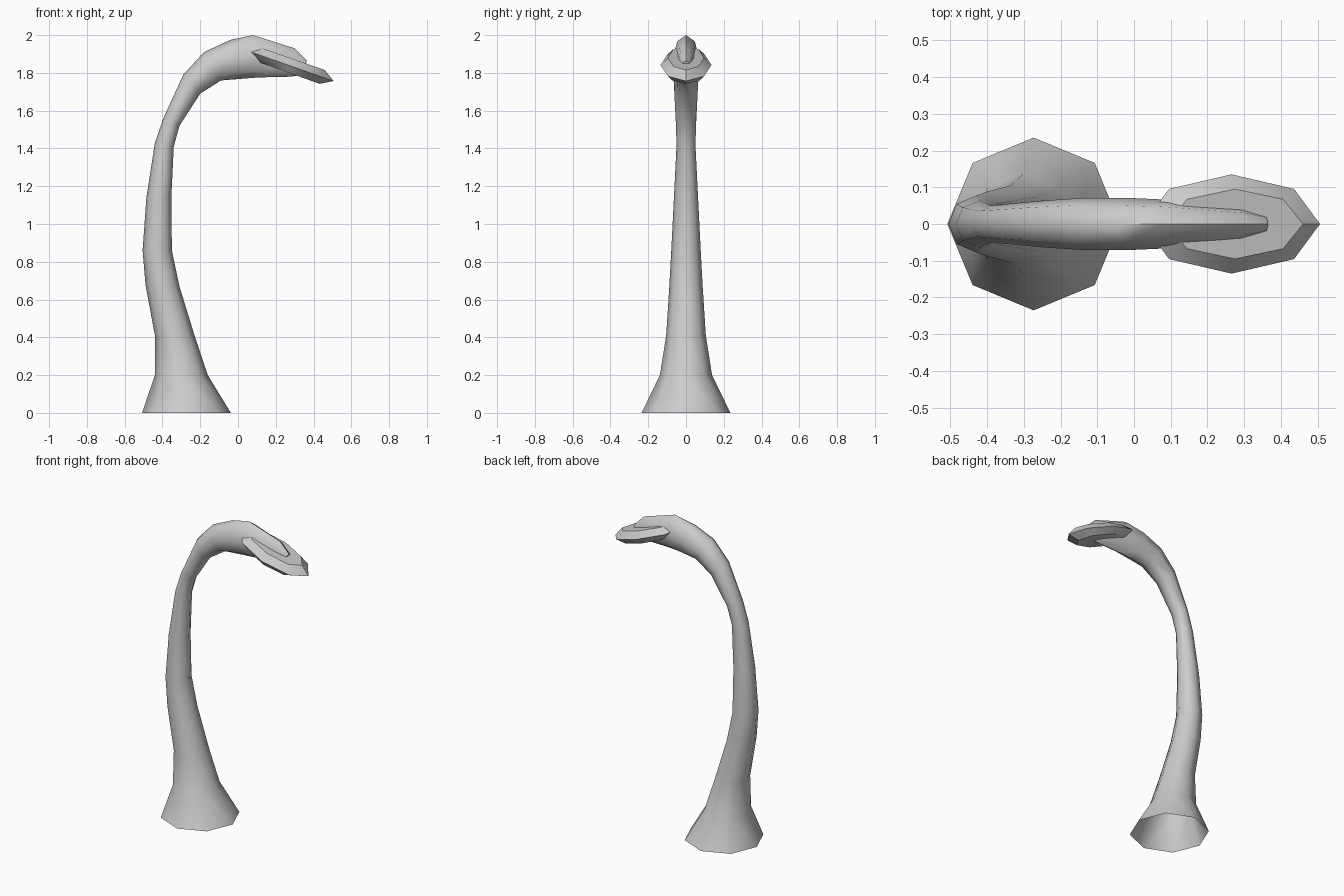
import bpy, bmesh, math
from mathutils import Vector

if "Cube" in bpy.data.objects:
    bpy.data.objects.remove(bpy.data.objects["Cube"])

SIDES = 8


def ring(bm, outer, inner, half_y):
    """Octagonal ring spanning two x-z points, with a half width in y."""
    a = Vector((outer[0], 0, outer[1]))
    b = Vector((inner[0], 0, inner[1]))
    mid, half = (a + b) / 2, (a - b) / 2
    verts = []
    for i in range(SIDES):
        t = math.tau * i / SIDES
        verts.append(bm.verts.new(mid + half * math.cos(t) + Vector((0, half_y * math.sin(t), 0))))
    return verts


def loft(name, sections, cap_start, cap_end, angle):
    bm = bmesh.new()
    rings = [ring(bm, *s) for s in sections]
    for r0, r1 in zip(rings, rings[1:]):
        for i in range(SIDES):
            j = (i + 1) % SIDES
            bm.faces.new((r0[i], r0[j], r1[j], r1[i]))
    if cap_start:
        bm.faces.new(rings[0])
    if cap_end:
        bm.faces.new(rings[-1])
    bmesh.ops.recalc_face_normals(bm, faces=bm.faces)
    mesh = bpy.data.meshes.new(name)
    bm.to_mesh(mesh)
    bm.free()
    ob = bpy.data.objects.new(name, mesh)
    bpy.context.collection.objects.link(ob)
    bpy.ops.object.select_all(action='DESELECT')
    ob.select_set(True)
    bpy.context.view_layer.objects.active = ob
    bpy.ops.object.shade_smooth_by_angle(angle=math.radians(angle))
    return ob


# Curved post: back point, front point, half width; open at the foot
loft("lamp_post", [
    ((-0.508, 0.0), (-0.038, 0.0), 0.235),
    ((-0.44, 0.20), (-0.16, 0.20), 0.138),
    ((-0.44, 0.41), (-0.23, 0.41), 0.105),
    ((-0.49, 0.68), (-0.31, 0.67), 0.088),
    ((-0.505, 0.86), (-0.35, 0.86), 0.078),
    ((-0.485, 1.14), (-0.353, 1.14), 0.064),
    ((-0.44, 1.43), (-0.34, 1.41), 0.05),
    ((-0.395, 1.56), (-0.31, 1.52), 0.054),
    ((-0.29, 1.79), (-0.20, 1.69), 0.064),
    ((-0.18, 1.91), (-0.09, 1.76), 0.071),
    ((-0.04, 1.975), (0.01, 1.768), 0.071),
    ((0.08, 2.0), (0.11, 1.776), 0.066),
    ((0.30, 1.93), (0.28, 1.78), 0.043),
    ((0.365, 1.865), (0.34, 1.79), 0.025),
], False, True, 60)

# Tilted lamp head: lower face, rim, upper face
loft("lamp_head", [
    ((0.432, 1.742), (0.08, 1.868), 0.105),
    ((0.506, 1.757), (0.025, 1.926), 0.135),
    ((0.46, 1.815), (0.09, 1.944), 0.095),
], True, True, 35)
